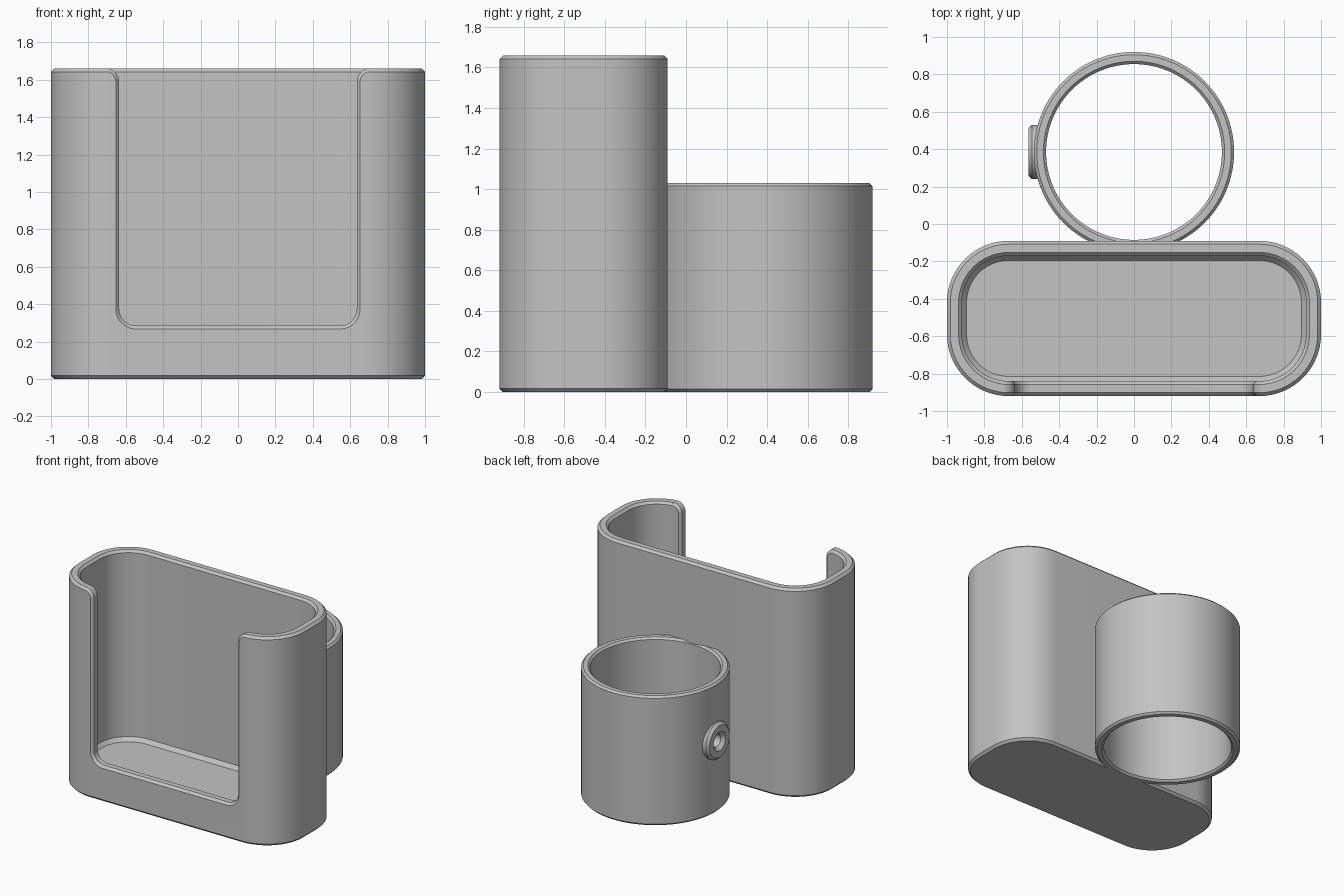
import bpy, bmesh
from math import cos, sin, pi
from mathutils import Matrix, Vector

cube = bpy.data.objects.get("Cube")
if cube:
    bpy.data.objects.remove(cube, do_unlink=True)

grey = bpy.data.materials.new("plain grey")
grey.use_nodes = True
COLOUR = (0.55, 0.55, 0.55, 1)
grey.diffuse_color = COLOUR
grey.node_tree.nodes["Principled BSDF"].inputs["Base Color"].default_value = COLOUR


def arc(cx, cy, r, start, end, steps=12):
    angles = [start + (end - start) * i / steps for i in range(steps + 1)]
    return [(cx + r * cos(a), cy + r * sin(a)) for a in angles]


def loft(name, loops, closed=False):
    """Skin a list of point loops; cap the ends, or join last to first."""
    bm = bmesh.new()
    rings = [[bm.verts.new(p) for p in loop] for loop in loops]
    n = len(rings[0])
    pairs = list(zip(rings, rings[1:]))
    if closed:
        pairs.append((rings[-1], rings[0]))
    else:
        bm.faces.new(rings[0])
        bm.faces.new(rings[-1])
    for a, b in pairs:
        for i in range(n):
            j = (i + 1) % n
            bm.faces.new((a[i], a[j], b[j], b[i]))
    bmesh.ops.recalc_face_normals(bm, faces=bm.faces)
    mesh = bpy.data.meshes.new(name)
    bm.to_mesh(mesh)
    bm.free()
    mesh.materials.append(grey)
    obj = bpy.data.objects.new(name, mesh)
    bpy.context.collection.objects.link(obj)
    return obj


def lathe(name, profile, matrix, sides=96, closed=True):
    """Revolve (radius, height) points about the local z axis."""
    loops = []
    for r, z in profile:
        loops.append([matrix @ Vector((x, y, z))
                      for x, y in arc(0, 0, r, 0, 2 * pi, sides)[:-1]])
    return loft(name, loops, closed)


def subtract(obj, cutter):
    mod = obj.modifiers.new("cut", "BOOLEAN")
    mod.operation = "DIFFERENCE"
    mod.solver = "EXACT"
    mod.object = cutter
    bpy.context.view_layer.objects.active = obj
    bpy.ops.object.modifier_apply(modifier=mod.name)
    bpy.data.objects.remove(cutter, do_unlink=True)


def smooth(obj):
    bpy.ops.object.select_all(action="DESELECT")
    obj.select_set(True)
    bpy.context.view_layer.objects.active = obj
    bpy.ops.object.shade_smooth_by_angle(angle=pi / 6)


# Holder: rounded box, hollowed down to a chamfered floor
HEIGHT, BEVEL, WALL = 1.66, 0.018, 0.08
BOX_Y, HALF_X, HALF_Y, ROUND = -0.505, 0.67, 0.085, 0.33


def rounded_loop(inset, z):
    pts = []
    for k, (sx, sy) in enumerate([(1, 1), (-1, 1), (-1, -1), (1, -1)]):
        pts += arc(sx * HALF_X, BOX_Y + sy * HALF_Y, ROUND - inset,
                   k * pi / 2, (k + 1) * pi / 2, 16)
    return [(x, y, z) for x, y in pts]


section = [(BEVEL, 0), (0, BEVEL), (0, HEIGHT - BEVEL), (BEVEL, HEIGHT),
           (WALL - BEVEL, HEIGHT), (WALL, HEIGHT - BEVEL),
           (WALL, 0.18), (WALL + 0.025, 0.15)]
holder = loft("holder", [rounded_loop(i, z) for i, z in section])

# Front opening: rounded lower corners, flared top, bevelled both sides
OPEN_X, SILL, CORNER, FLARE = 0.635, 0.285, 0.09, 0.075


def opening_loop(grow, y):
    top = HEIGHT + 0.002 - FLARE
    half = arc(OPEN_X - CORNER, SILL + CORNER, CORNER + grow, -pi / 2, 0)
    half += arc(OPEN_X + FLARE, top, FLARE - grow, pi, pi / 2)
    half.append((OPEN_X + FLARE, HEIGHT + 0.2))
    outline = half + [(-x, z) for x, z in reversed(half)]
    return [(x, y, z) for x, z in outline]


front = BOX_Y - HALF_Y - ROUND
cuts = [(BEVEL + 0.02, front - 0.02), (0, front + BEVEL),
        (0, front + WALL - BEVEL), (BEVEL + 0.02, front + WALL + 0.02)]
subtract(holder, loft("opening_cutter", [opening_loop(g, y) for g, y in cuts]))
smooth(holder)

# Ring: open tube standing behind the holder
OUTER, INNER, RING_H, RING_Y, EDGE = 0.535, 0.47, 1.03, 0.385, 0.015
tube = [(OUTER - EDGE, 0), (OUTER, EDGE), (OUTER, RING_H - EDGE),
        (OUTER - EDGE, RING_H), (INNER + EDGE, RING_H),
        (INNER, RING_H - EDGE), (INNER, EDGE), (INNER + EDGE, 0)]
ring = lathe("ring", tube, Matrix.Translation((0, RING_Y, 0)))

# Screw boss on the right side of the ring, with a countersunk hole
sideways = Matrix.Translation((0, RING_Y, 0.575)) @ Matrix.Rotation(-pi / 2, 4, "Y")
HOLE = 0.05
subtract(ring, lathe("hole_cutter", [(HOLE, 0.4), (HOLE, 0.6)], sideways, 48, False))
smooth(ring)
boss = lathe("screw_boss", [(0.145, 0.49), (0.145, 0.545), (0.125, 0.565),
                            (0.075, 0.565), (HOLE, 0.54), (HOLE, 0.49)], sideways, 48)
smooth(boss)
